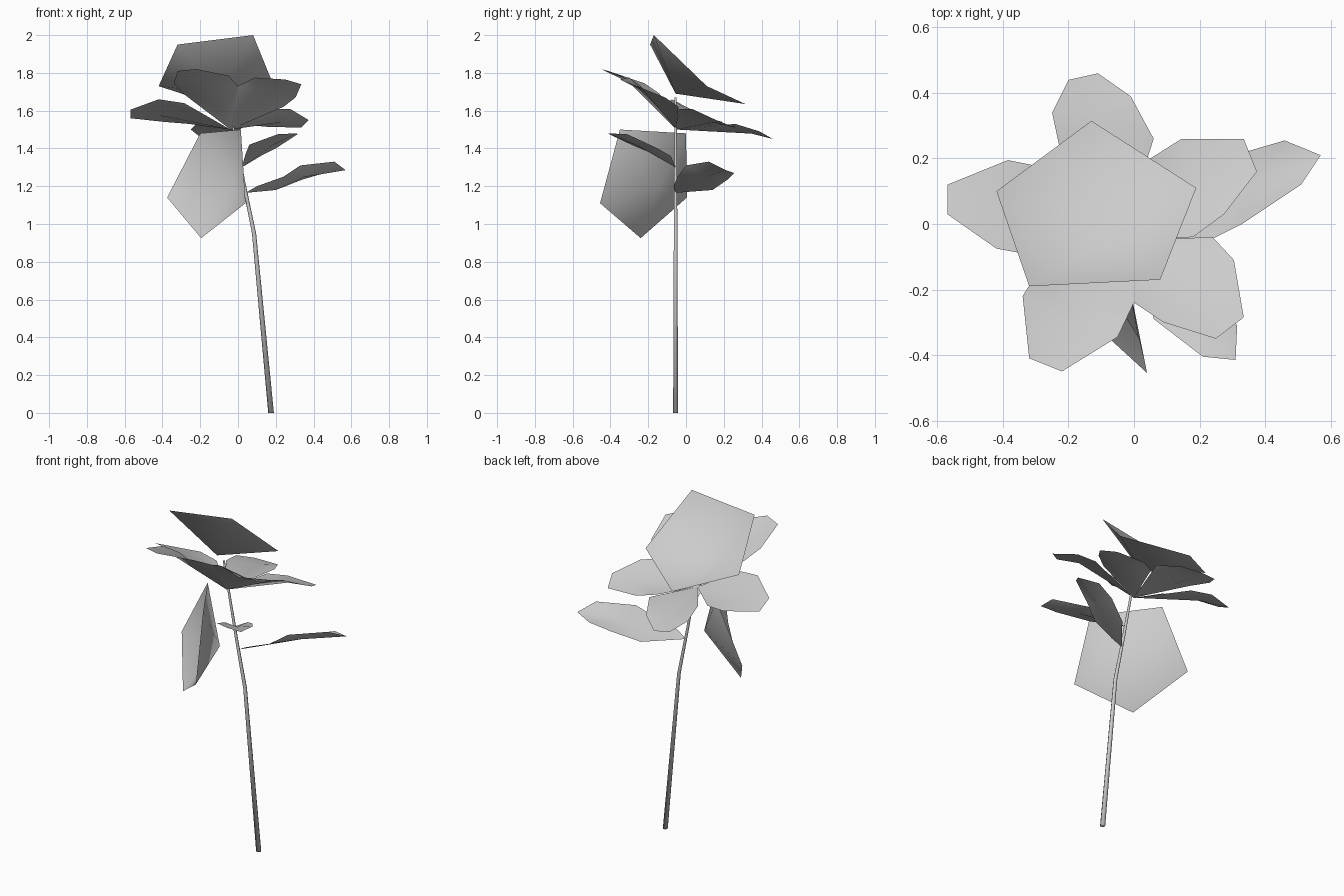
import bpy, math
from mathutils import Vector


def make(name, verts, faces):
    me = bpy.data.meshes.new(name)
    me.from_pydata([tuple(v) for v in verts], [], faces)
    me.polygons.foreach_set("use_smooth", [True] * len(me.polygons))
    ob = bpy.data.objects.new(name, me)
    bpy.context.collection.objects.link(ob)
    return ob


def fan(name, rim, hub):
    """Sheet of triangles from a hub point to a closed rim."""
    n = len(rim)
    return make(name, list(rim) + [hub], [(i, (i + 1) % n, n) for i in range(n)])


def blade(name, rim, drop):
    """Petal or leaf: first rim point is the root, the middle sags a little."""
    pts = [Vector(p) for p in rim]
    hub = sum(pts[1:], Vector()) / (len(pts) - 1)
    fan(name, pts, hub - Vector((0, 0, drop)))


# Tapered stem with a bend
path = [(0.175, 0, 0.015), (0.085, 0.95, 0.011), (0.03, 1.22, 0.009), (-0.055, 1.67, 0.006)]
SIDES = 6
verts, faces = [], []
for x, z, r in path:
    for k in range(SIDES):
        a = math.tau * k / SIDES
        verts.append((x + r * math.cos(a), -0.055 + r * math.sin(a), z))
for i in range(len(path) - 1):
    for k in range(SIDES):
        m = (k + 1) % SIDES
        faces.append((i * SIDES + k, i * SIDES + m, (i + 1) * SIDES + m, (i + 1) * SIDES + k))
faces.append(tuple(reversed(range(SIDES))))
make("stem", verts, faces)

# Ring of five petals, tilted so the front ones stand higher
root = (-0.04, -0.05, 1.5)
petals = {
    "petal_back": [(0.06, 0.26, 1.53), (-0.01, 0.39, 1.49), (-0.11, 0.46, 1.45),
                   (-0.2, 0.44, 1.46), (-0.25, 0.34, 1.5), (-0.22, 0.2, 1.53)],
    "petal_left": [(-0.26, 0.17, 1.53), (-0.385, 0.195, 1.54), (-0.57, 0.12, 1.56),
                   (-0.57, 0.03, 1.605), (-0.42, -0.075, 1.66), (-0.285, -0.1, 1.64)],
    "petal_front_left": [(-0.29, -0.14, 1.69), (-0.34, -0.22, 1.745), (-0.32, -0.41, 1.81),
                         (-0.22, -0.45, 1.82), (-0.05, -0.345, 1.785), (0.0, -0.24, 1.73)],
    "petal_front_right": [(0.0, -0.24, 1.73), (0.09, -0.3, 1.775), (0.25, -0.35, 1.765),
                          (0.335, -0.285, 1.74), (0.305, -0.11, 1.67), (0.24, -0.04, 1.62)],
    "petal_right": [(0.18, -0.04, 1.61), (0.275, 0.03, 1.61), (0.375, 0.16, 1.55),
                    (0.335, 0.26, 1.51), (0.145, 0.26, 1.515), (0.05, 0.2, 1.525)],
}
for name, rim in petals.items():
    blade(name, [root] + rim, 0.015)

# Two leaves on the stem
blade("leaf_back", [(0.04, -0.055, 1.165), (0.1, -0.065, 1.2), (0.24, -0.045, 1.25),
                    (0.33, 0.0, 1.31), (0.51, 0.12, 1.33), (0.57, 0.21, 1.285),
                    (0.46, 0.255, 1.27), (0.34, 0.22, 1.235), (0.2, 0.14, 1.18)], 0.01)
blade("leaf_front", [(0.02, -0.055, 1.3), (0.04, -0.17, 1.37), (0.06, -0.29, 1.42),
                     (0.21, -0.405, 1.475), (0.31, -0.415, 1.48), (0.315, -0.31, 1.475),
                     (0.2, -0.15, 1.4), (0.12, -0.08, 1.36)], 0.01)

# Five-sided shallow cups: flower centre and drooping bloom
fan("centre_cup", [(-0.42, 0.1, 1.73), (-0.13, 0.315, 1.635), (0.19, 0.11, 1.73),
                   (0.08, -0.17, 2.0), (-0.32, -0.19, 1.95)], (-0.1, -0.055, 1.69))
fan("drooping_cup", [(0.015, -0.35, 1.5), (-0.2, 0.0, 1.48), (-0.375, 0.005, 1.14),
                     (-0.195, -0.24, 0.925), (0.04, -0.455, 1.11)], (-0.024, -0.137, 1.2))
